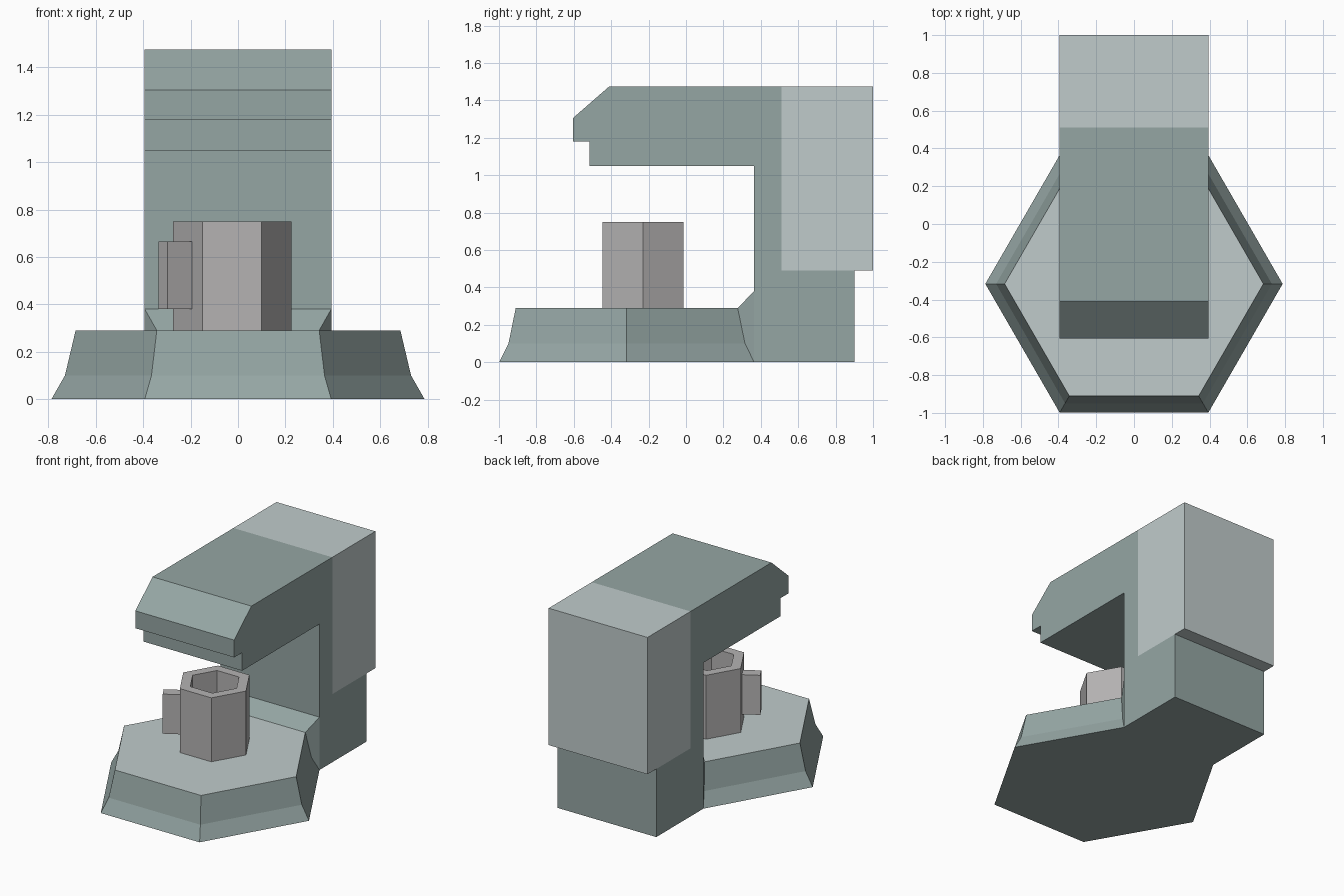
import bpy, bmesh
from math import cos, sin, radians
from mathutils import Matrix

if "Cube" in bpy.data.objects:
    bpy.data.objects.remove(bpy.data.objects["Cube"])


def material(name, rgb):
    m = bpy.data.materials.new(name)
    m.diffuse_color = (*rgb, 1)
    m.use_nodes = True
    m.node_tree.nodes["Principled BSDF"].inputs["Base Color"].default_value = m.diffuse_color
    return m


SHELL = material("shell", (0.30, 0.38, 0.37))
PALE = material("pale", (0.53, 0.60, 0.60))
CUP = material("cup_grey", (0.46, 0.45, 0.45))


def finish(name, bm, *mats):
    bmesh.ops.recalc_face_normals(bm, faces=bm.faces)
    mesh = bpy.data.meshes.new(name)
    bm.to_mesh(mesh)
    bm.free()
    for m in mats:
        mesh.materials.append(m)
    obj = bpy.data.objects.new(name, mesh)
    bpy.context.collection.objects.link(obj)
    return obj


def hex_loft(bm, cx, cy, rings, skip=()):
    """Stack hexagonal rings (radius, z) with end caps; skip = open sides."""
    loops = [[bm.verts.new((cx + r * cos(radians(60 * k)),
                            cy + r * sin(radians(60 * k)), z))
              for k in range(6)] for r, z in rings]
    for a, b in zip(loops, loops[1:]):
        for k in range(6):
            if k not in skip:
                n = (k + 1) % 6
                bm.faces.new((a[k], a[n], b[n], b[k]))
    bm.faces.new(loops[0][::-1])
    return loops, bm.faces.new(loops[-1])


def extrude_x(name, profile, mat, skip):
    """Extrude a (y, z) profile across the width; skip = hidden seam edges."""
    bm = bmesh.new()
    left, right = ([bm.verts.new((x, y, z)) for y, z in profile]
                   for x in (-HALF, HALF))
    count = len(profile)
    for i in range(count):
        if i not in skip:
            j = (i + 1) % count
            bm.faces.new((left[i], left[j], right[j], right[i]))
    bm.faces.new(left[::-1])
    bm.faces.new(right)
    return finish(name, bm, mat)


BASE_R, BASE_Y = 0.787, -0.317
HALF = BASE_R / 2
FRONT = BASE_Y + BASE_R * sin(radians(60))   # front plane of the column

# Hexagonal drip base, its back side flaring up into the column
bm = bmesh.new()
loops, top = hex_loft(bm, 0, BASE_Y, [(BASE_R, 0), (0.73, 0.1), (0.685, 0.29)],
                      skip=(1,))
top.material_index = 1
neck = [bm.verts.new((x, FRONT, 0.38)) for x in (HALF, -HALF)]
for k, v in zip((1, 2), neck):
    bm.faces.new([loop[k] for loop in loops] + [v])
bm.faces.new((loops[2][1], loops[2][2], neck[1], neck[0]))
finish("drip_base", bm, SHELL, PALE)

# Column and overhanging brew head
extrude_x("column_and_head", [
    (FRONT, 0), (0.9, 0), (0.9, 0.49), (0.51, 0.49), (0.51, 1.475),
    (-0.41, 1.475), (-0.605, 1.305), (-0.605, 1.18), (-0.515, 1.18),
    (-0.515, 1.05), (FRONT, 1.05), (FRONT, 0.38)], SHELL, skip=(2, 3, 11))

# Water tank at the back
extrude_x("water_tank", [
    (0.51, 0.49), (0.9, 0.49), (1.0, 0.49), (1.0, 1.475), (0.51, 1.475)],
    PALE, skip=(0, 4))

# Hollow hexagonal cup: outside, rim, inside wall and floor
CX, CY = -0.025, -0.23
bm = bmesh.new()
hex_loft(bm, CX, CY, [(0.25, 0.29), (0.25, 0.75), (0.175, 0.75), (0.175, 0.36)])
finish("cup", bm, CUP)

# Block handle on the cup's front-left side
bm = bmesh.new()
dist = 0.25 * cos(radians(30)) + 0.05
place = (Matrix.Translation((CX, CY, 0.5225)) @ Matrix.Rotation(radians(210), 4, 'Z')
         @ Matrix.Translation((dist, 0, 0)) @ Matrix.Diagonal((0.14, 0.075, 0.285, 1)))
bmesh.ops.create_cube(bm, size=1, matrix=place)
finish("cup_handle", bm, CUP)
